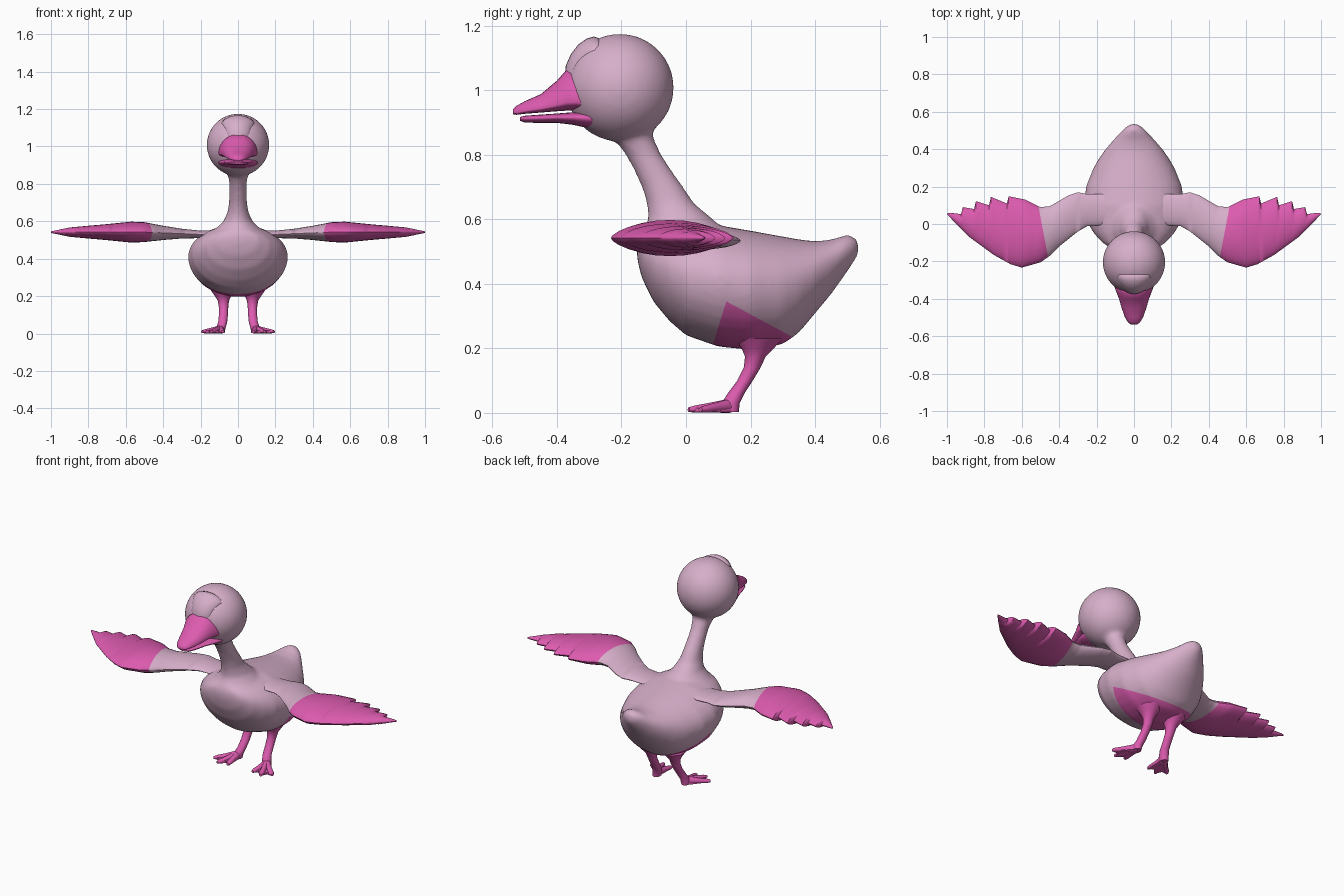
import bpy, bmesh, math
from mathutils import Vector

if "Cube" in bpy.data.objects:
    bpy.data.objects.remove(bpy.data.objects["Cube"])


def material(name, rgb):
    m = bpy.data.materials.new(name)
    m.diffuse_color = (*rgb, 1)
    m.use_nodes = True
    m.node_tree.nodes["Principled BSDF"].inputs["Base Color"].default_value = m.diffuse_color
    return m


MAUVE = material("pale mauve", (0.68, 0.43, 0.59))
PINK = material("bright pink", (0.72, 0.105, 0.43))


def spow(a, p):
    return math.copysign(abs(a) ** p, a)


def lerp(table, x):
    """Piecewise linear lookup."""
    for (x0, a), (x1, b) in zip(table, table[1:]):
        if x <= x1:
            return a + (b - a) * (x - x0) / (x1 - x0)
    return table[-1][1]


def circle(n):
    for i in range(n):
        a = 2 * math.pi * i / n
        yield math.cos(a), math.sin(a)


def section(y, top, bot, w, mid=0.55, n=32, p=1.0):
    """Egg-shaped upright section across the y axis."""
    zc = bot + mid * (top - bot)
    return [Vector((w * spow(c, p), y, zc + s * ((top - zc) if s > 0 else (zc - bot))))
            for c, s in circle(n)]


def ellipse(center, u, v, n=24):
    center, u, v = Vector(center), Vector(u), Vector(v)
    return [center + u * c + v * s for c, s in circle(n)]


def add_loft(bm, rings):
    rows = [[bm.verts.new(p) for p in r] for r in rings]
    n = len(rows[0])
    for a, b in zip(rows, rows[1:]):
        for i in range(n):
            j = (i + 1) % n
            bm.faces.new((a[i], a[j], b[j], b[i]))
    bm.faces.new(rows[0])
    bm.faces.new(rows[-1])


def cut(bm, co, no):
    geom = bm.verts[:] + bm.edges[:] + bm.faces[:]
    bmesh.ops.bisect_plane(bm, geom=geom, plane_co=co, plane_no=no)


def finish(name, bm, mats, angle=45):
    bmesh.ops.recalc_face_normals(bm, faces=bm.faces[:])
    me = bpy.data.meshes.new(name)
    bm.to_mesh(me)
    bm.free()
    ob = bpy.data.objects.new(name, me)
    bpy.context.collection.objects.link(ob)
    for m in mats:
        me.materials.append(m)
    select(ob)
    bpy.ops.object.shade_smooth_by_angle(angle=math.radians(angle))
    return ob


def select(ob):
    bpy.ops.object.select_all(action='DESELECT')
    ob.select_set(True)
    bpy.context.view_layer.objects.active = ob


# Body, neck and head fused into one smooth skin
bm = bmesh.new()
add_loft(bm, [section(*r) for r in (
    (-0.152, 0.53, 0.48, 0.04), (-0.138, 0.56, 0.42, 0.11), (-0.10, 0.57, 0.343, 0.17),
    (-0.05, 0.578, 0.283, 0.215), (0.0, 0.582, 0.24, 0.245), (0.1, 0.582, 0.205, 0.268),
    (0.2, 0.565, 0.195, 0.257), (0.3, 0.547, 0.212, 0.217), (0.35, 0.538, 0.248, 0.188),
    (0.4, 0.532, 0.308, 0.153), (0.45, 0.537, 0.368, 0.11), (0.5, 0.553, 0.438, 0.064),
    (0.525, 0.545, 0.475, 0.036), (0.536, 0.525, 0.495, 0.014))])
add_loft(bm, [ellipse((0, (f + b) / 2, z), (w, 0, 0), (0, (b - f) / 2, 0)) for z, f, b, w in (
    (0.50, -0.145, 0.12, 0.16), (0.56, -0.135, 0.12, 0.12), (0.60, -0.117, 0.085, 0.078),
    (0.65, -0.122, 0.025, 0.056), (0.70, -0.137, -0.008, 0.049), (0.75, -0.16, -0.043, 0.046),
    (0.80, -0.187, -0.076, 0.046), (0.85, -0.225, -0.10, 0.056), (0.90, -0.27, -0.11, 0.08))])
head = bmesh.ops.create_icosphere(bm, subdivisions=5, radius=0.167)["verts"]
bmesh.ops.translate(bm, verts=head, vec=(0, -0.205, 1.008))
body = finish("body", bm, (MAUVE, PINK))
mod = body.modifiers.new("fuse", 'REMESH')
mod.mode = 'VOXEL'
mod.voxel_size = 0.011
bpy.ops.object.modifier_apply(modifier=mod.name)

# Coloured thigh patch, cut by two slanted planes
bm = bmesh.new()
bm.from_mesh(body.data)
for _ in range(5):
    bmesh.ops.smooth_vert(bm, verts=bm.verts[:], factor=0.5,
                          use_axis_x=True, use_axis_y=True, use_axis_z=True)
p1, n1 = Vector((0, 0.08, 0.2)), Vector((0, 0.13, -0.04))
p2, n2 = Vector((0, 0.145, 0.335)), Vector((0, 0.105, 0.195))
cut(bm, p1, n1)
cut(bm, p2, n2)
for f in bm.faces:
    c = f.calc_center_median()
    f.material_index = int((c - p1).dot(n1) > 0 and (c - p2).dot(n2) < 0)
    f.smooth = True
bm.to_mesh(body.data)
bm.free()

# Forehead pad, curving up the head from the beak
bm = bmesh.new()
rings = []
for deg, w, t, r in ((14, 0.055, 0.02, 0.155), (22, 0.063, 0.024, 0.157), (34, 0.068, 0.026, 0.158),
                     (46, 0.08, 0.026, 0.160), (56, 0.09, 0.024, 0.160), (63, 0.082, 0.019, 0.159),
                     (67, 0.055, 0.009, 0.158)):
    a = math.radians(deg)
    out = Vector((0, -math.cos(a), math.sin(a)))
    ring = ellipse(Vector((0, -0.205, 1.008)) + out * r, (w, 0, 0), out * t)
    for p in ring:                      # wrap the pad round the head
        p -= out * (p.x ** 2 / 0.36)
    rings.append(ring)
add_loft(bm, rings)
finish("forehead_pad", bm, (MAUVE,), 60)

# Upper and lower beak
for name, mid, rows in (
    ("upper_beak", 0.2, ((-0.28, 1.03, 0.935, 0.11), (-0.34, 1.065, 0.938, 0.103),
                         (-0.37, 1.064, 0.937, 0.092), (-0.40, 1.03, 0.935, 0.08),
                         (-0.45, 0.988, 0.931, 0.066), (-0.50, 0.966, 0.927, 0.048),
                         (-0.525, 0.952, 0.924, 0.033), (-0.537, 0.94, 0.925, 0.018))),
    ("lower_beak", 0.6, ((-0.265, 0.94, 0.885, 0.10), (-0.30, 0.936, 0.882, 0.105),
                         (-0.35, 0.932, 0.893, 0.092), (-0.40, 0.928, 0.899, 0.074),
                         (-0.46, 0.924, 0.899, 0.056), (-0.50, 0.921, 0.90, 0.038),
                         (-0.515, 0.917, 0.906, 0.022)))):
    bm = bmesh.new()
    add_loft(bm, [section(*r, mid=mid, n=28, p=0.85) for r in rows])
    finish(name, bm, (PINK,), 60)

# Wing tables: leading edge, feathered trailing edge, half thickness
LEAD = [(0.1, 0.0), (0.25, -0.012), (0.3, -0.04), (0.4, -0.12), (0.45, -0.17), (0.5, -0.205),
        (0.6, -0.233), (0.66, -0.215), (0.75, -0.165), (0.88, -0.07), (0.95, 0.0), (1.0, 0.052)]
TRAIL = [(0.1, 0.16), (0.25, 0.16), (0.3, 0.17), (0.35, 0.153), (0.45, 0.095), (0.5, 0.09),
         (0.58, 0.13), (0.67, 0.148), (0.68, 0.11), (0.765, 0.145), (0.775, 0.10),
         (0.845, 0.122), (0.855, 0.08), (0.915, 0.09), (0.925, 0.053), (0.985, 0.06), (1.0, 0.056)]
THICK = [(0.1, 0.02), (0.2, 0.02), (0.3, 0.026), (0.4, 0.038), (0.5, 0.053), (0.57, 0.056),
         (0.7, 0.043), (0.9, 0.025), (1.0, 0.004)]
stations = sorted({x for x, _ in LEAD + TRAIL + THICK} | {0.1 + 0.02 * i for i in range(45)})
TOES = ((0.082, 0.02), (0.142, 0.008), (0.192, 0.045))

for side, s in (("right", 1), ("left", -1)):
    bm = bmesh.new()
    rings = []
    for x in stations:
        a, b, h = lerp(LEAD, x), lerp(TRAIL, x), lerp(THICK, x)
        zc = 0.53 + 0.012 * min(1, max(0, (x - 0.2) / 0.3))
        rings.append([Vector((s * x, (a + b) / 2 + (b - a) / 2 * c, zc + h * spow(k, 1.3)))
                      for c, k in circle(24)])
    add_loft(bm, rings)
    co, no = Vector((s * 0.493, 0, 0)), Vector((s, -0.19, 0))
    cut(bm, co, no)
    for f in bm.faces:
        f.material_index = int((f.calc_center_median() - co).dot(no) > 0)
    finish(side + "_wing", bm, (MAUVE, PINK))

    # Leg: flared thigh tapering to a thin ankle
    bm = bmesh.new()
    add_loft(bm, [ellipse((s * x, y, z), (rx, 0, 0), (0, ry, 0), 16) for x, y, z, rx, ry in (
        (0.08, 0.225, 0.23, 0.065, 0.075), (0.08, 0.222, 0.20, 0.043, 0.05),
        (0.078, 0.215, 0.175, 0.030, 0.032), (0.077, 0.205, 0.14, 0.025, 0.026),
        (0.078, 0.183, 0.10, 0.024, 0.024), (0.082, 0.155, 0.06, 0.024, 0.026),
        (0.092, 0.138, 0.03, 0.026, 0.028), (0.094, 0.136, 0.003, 0.022, 0.028))])
    finish(side + "_leg", bm, (PINK,), 60)

    # Webbed foot: three toes and a thin web
    bm = bmesh.new()
    for tx, ty in TOES:
        start, end = Vector((s * 0.094, 0.135, 0.022)), Vector((s * tx, ty, 0.010))
        across = (end - start).cross(Vector((0, 0, 1))).normalized()
        add_loft(bm, [ellipse(start.lerp(end, t), across * w, (0, 0, h), 12) for t, w, h in (
            (0, 0.022, 0.022), (0.5, 0.014, 0.015), (0.85, 0.015, 0.011), (1.0, 0.008, 0.007))])
    web = ((0.08, 0.14), (0.076, 0.025), (0.105, 0.04), (0.14, 0.01),
           (0.155, 0.047), (0.192, 0.047), (0.112, 0.145))
    add_loft(bm, [[Vector((s * x, y, z)) for x, y in web] for z in (0.003, 0.015)])
    bmesh.ops.translate(bm, verts=bm.verts[:], vec=(0, 0, 0))
    finish(side + "_foot", bm, (PINK,))
